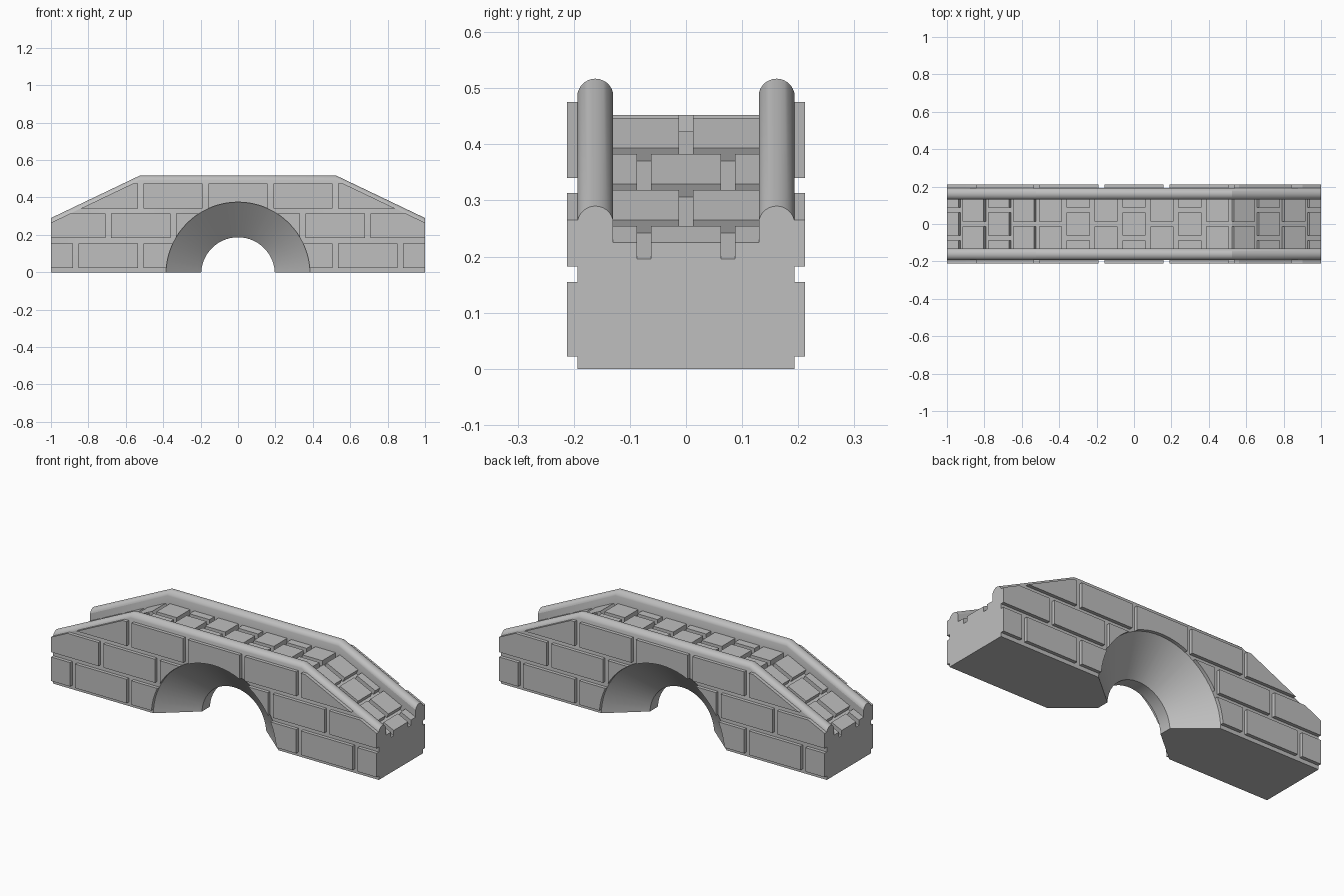
import bpy, bmesh, math

if "Cube" in bpy.data.objects:
    bpy.data.objects.remove(bpy.data.objects["Cube"], do_unlink=True)

stone = bpy.data.materials.new("grey stone")
stone.use_nodes = True
grey = (0.52, 0.52, 0.52, 1)
stone.diffuse_color = grey
stone.node_tree.nodes["Principled BSDF"].inputs["Base Color"].default_value = grey

KNEE, RISE = 0.525, 0.227          # where the ramp begins, and its height
SLOPE = RISE / (1 - KNEE)
TILT = math.atan(SLOPE)
WALL_IN, WALL_OUT = 0.13, 0.193    # parapet sides
DECK, EAVE, CREST = 0.423, 0.492, 0.025
FACE = 0.212                       # outer face of the bricks


def drop(x):
    return max(0, abs(x) - KNEE) * SLOPE


def loft(bm, rings):
    """Skin a list of equal closed rings and cap both ends."""
    rows = [[bm.verts.new(p) for p in ring] for ring in rings]
    for a, b in zip(rows, rows[1:]):
        n = len(a)
        for i in range(n):
            j = (i + 1) % n
            bm.faces.new((a[i], a[j], b[j], b[i]))
    bm.faces.new(rows[0])
    bm.faces.new(rows[-1])


def finish(bm, name):
    bmesh.ops.recalc_face_normals(bm, faces=bm.faces)
    mesh = bpy.data.meshes.new(name)
    bm.to_mesh(mesh)
    bm.free()
    mesh.materials.append(stone)
    ob = bpy.data.objects.new(name, mesh)
    bpy.context.collection.objects.link(ob)
    return ob


def select(ob):
    bpy.ops.object.select_all(action="DESELECT")
    ob.select_set(True)
    bpy.context.view_layer.objects.active = ob


def carve(ob, cutter):
    select(ob)
    mod = ob.modifiers.new("arch", "BOOLEAN")
    mod.operation, mod.solver, mod.object = "DIFFERENCE", "EXACT", cutter
    bpy.ops.object.modifier_apply(modifier=mod.name)
    bpy.ops.object.shade_smooth_by_angle(angle=math.radians(20))


# Splayed arch opening, used as a cutter
bm = bmesh.new()
rings = []
for y, r in ((-0.3, 0.385), (-WALL_OUT, 0.385), (-0.035, 0.197),
             (0.035, 0.197), (WALL_OUT, 0.385), (0.3, 0.385)):
    turn = [math.tau * i / 72 for i in range(72)]
    rings.append([(r * math.cos(a), y, r * math.sin(a) - 0.01) for a in turn])
loft(bm, rings)
arch_cutter = finish(bm, "arch_cutter")
arch_cutter.hide_render = True


# Body with two round-topped parapets, swept along the bridge
def section(x):
    d = drop(x)
    mid, half = (WALL_IN + WALL_OUT) / 2, (WALL_OUT - WALL_IN) / 2
    radius = (half ** 2 + CREST ** 2) / (2 * CREST)
    spread = math.asin(half / radius)
    side = [(0, DECK - d), (WALL_IN, DECK - d)]
    for i in range(13):
        a = spread * (i / 6 - 1)
        side.append((mid + radius * math.sin(a),
                     EAVE - d + CREST - radius * (1 - math.cos(a))))
    side.append((WALL_OUT, 0))
    other = [(-y, z) for y, z in reversed(side[1:])]
    return [(x, y, z) for y, z in side + other]


bm = bmesh.new()
loft(bm, [section(x) for x in (-1, -KNEE, KNEE, 1)])
body = finish(bm, "bridge_body")
carve(body, arch_cutter)


# Side bricks in three staggered courses, trimmed under the coping
def trim(poly, sign):
    def over(p):
        return p[1] - (EAVE - (sign * p[0] - KNEE) * SLOPE)
    out = []
    for p, q in zip(poly, poly[1:] + poly[:1]):
        a, b = over(p), over(q)
        if a <= 0:
            out.append(p)
        if a * b < 0:
            t = a / (a - b)
            out.append((p[0] + t * (q[0] - p[0]), p[1] + t * (q[1] - p[1])))
    return out


PITCH, JOINT = 0.347, 0.03
bm = bmesh.new()
for course, (low, high) in enumerate(((0.022, 0.155), (0.182, 0.313), (0.34, 0.475))):
    shift = 0 if course % 2 == 0 else 0.5
    for k in range(-4, 5):
        middle = (k + shift) * PITCH
        x0 = max(-1, middle - (PITCH - JOINT) / 2)
        x1 = min(1, middle + (PITCH - JOINT) / 2)
        if x1 - x0 < 0.01:
            continue
        outline = [(x0, low), (x1, low), (x1, high), (x0, high)]
        outline = trim(trim(outline, 1), -1)
        if len(outline) < 3:
            continue
        for side in (-1, 1):
            loft(bm, [[(x, side * y, z) for x, z in outline] for y in (0.18, FACE)])
bricks = finish(bm, "side_bricks")
carve(bricks, arch_cutter)
bpy.data.objects.remove(arch_cutter, do_unlink=True)


# Paving stones: rows of two and three in turn
THICK, GAP, LENGTH, EDGE = 0.029, 0.025, 0.124, 0.14
ROW = LENGTH + GAP
TWO = ((-EDGE, -GAP / 2), (GAP / 2, EDGE))
THREE = ((-EDGE, -0.0875), (-0.0625, 0.0625), (0.0875, EDGE))


def paving_row(bm, profile, pieces):
    for y0, y1 in pieces:
        loft(bm, [[(x, y, z) for x, z in profile] for y in (y0, y1)])


bm = bmesh.new()
top, under = DECK + THICK, DECK - 0.01
for k in range(-3, 4):
    x0, x1 = k * ROW - LENGTH / 2, k * ROW + LENGTH / 2
    paving_row(bm, [(x0, under), (x1, under), (x1, top), (x0, top)],
               TWO if k % 2 else THREE)

# Ramp stones, square to the slope and cut off flush at the ends
depth = THICK + 0.01
lean, fall = depth * math.sin(TILT), depth * math.cos(TILT)
for sign in (-1, 1):
    for j in range(4):
        x0 = 0.535 + j * ROW * math.cos(TILT)
        x1 = min(1, x0 + LENGTH * math.cos(TILT))
        z0, z1 = top - drop(x0), top - drop(x1)
        low_end = (x1 - lean, z1 - fall)
        if x1 == 1:
            low_end = (1, z1 - fall - lean * SLOPE)
        profile = [(x0, z0), (x1, z1), low_end, (x0 - lean, z0 - fall)]
        paving_row(bm, [(sign * x, z) for x, z in profile],
                   THREE if j % 2 else TWO)
finish(bm, "paving_stones")
